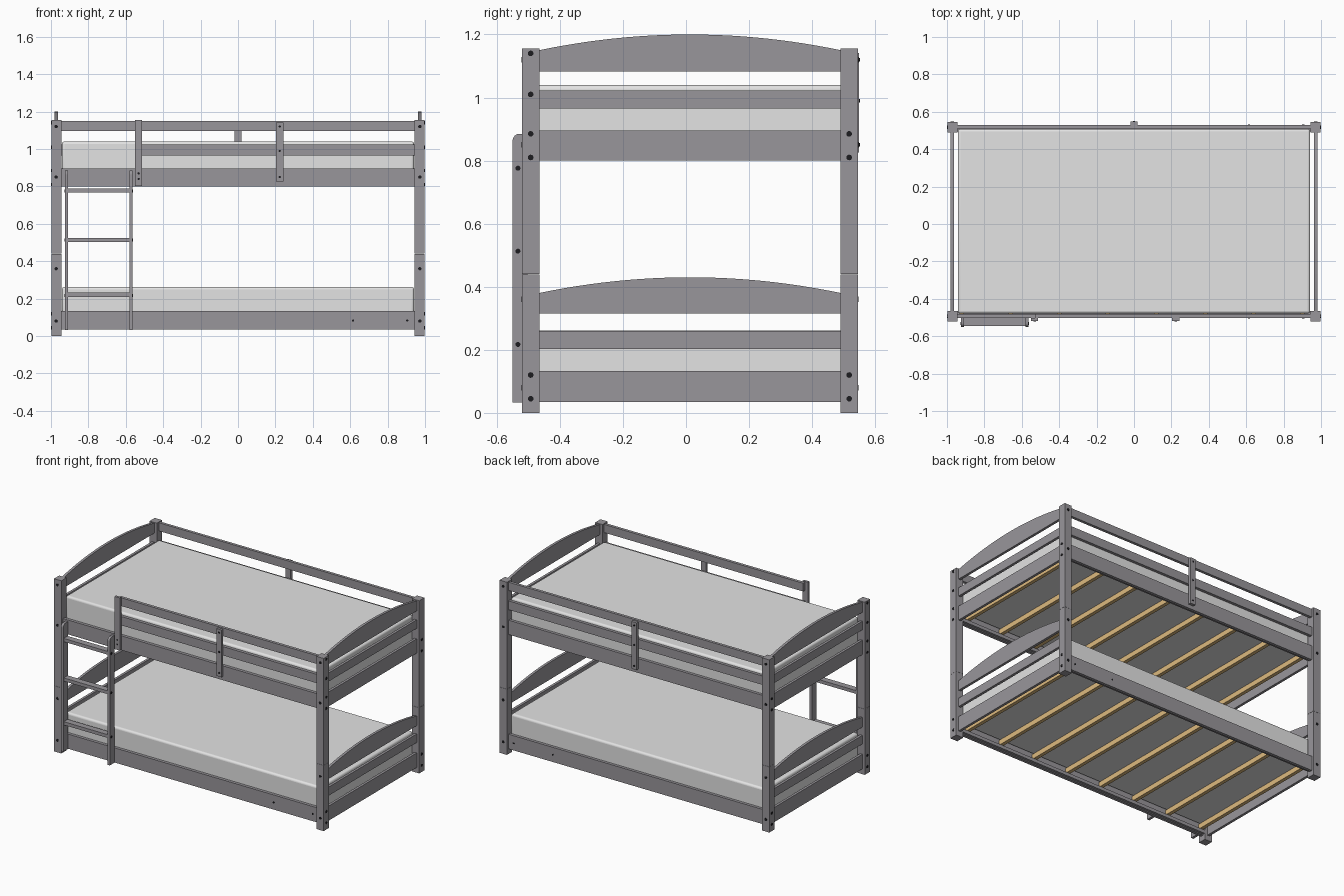
import bpy
import bmesh
import math
from mathutils import Matrix, Vector

if "Cube" in bpy.data.objects:
    bpy.data.objects.remove(bpy.data.objects["Cube"])


def material(name, rgb):
    m = bpy.data.materials.new(name)
    m.use_nodes = True
    m.diffuse_color = (*rgb, 1)
    m.node_tree.nodes["Principled BSDF"].inputs["Base Color"].default_value = (*rgb, 1)
    return m


GREY = material("grey painted wood", (0.318, 0.306, 0.328))
CLOTH = material("pale mattress cloth", (0.77, 0.77, 0.77))
PINE = material("pine slat", (0.72, 0.49, 0.21))
BLACK = material("black bolt", (0.012, 0.012, 0.014))


def finish(name, bm, mat):
    bmesh.ops.recalc_face_normals(bm, faces=bm.faces)
    mesh = bpy.data.meshes.new(name)
    bm.to_mesh(mesh)
    bm.free()
    mesh.materials.append(mat)
    ob = bpy.data.objects.new(name, mesh)
    bpy.context.collection.objects.link(ob)
    return ob


def box(name, xs, ys, zs, mat=GREY):
    """Box given by its extent on each axis."""
    bm = bmesh.new()
    bmesh.ops.create_cube(bm, size=1)
    for v in bm.verts:
        v.co = Vector([(a + b) / 2 + c * (b - a) for (a, b), c in zip((xs, ys, zs), v.co)])
    return finish(name, bm, mat)


def slab(name, outline, xs):
    """Board with a (y, z) outline, extruded along x."""
    bm = bmesh.new()
    face = bm.faces.new([bm.verts.new((xs[0], y, z)) for y, z in outline])
    new = bmesh.ops.extrude_face_region(bm, geom=[face])["geom"]
    bmesh.ops.translate(bm, verts=[g for g in new if isinstance(g, bmesh.types.BMVert)],
                        vec=(xs[1] - xs[0], 0, 0))
    return finish(name, bm, GREY)


def bolts(name, points, axis, r=0.009):
    """Short bolt heads at the given points, facing along an axis."""
    bm = bmesh.new()
    turn = Vector(axis).to_track_quat("Z", "Y").to_matrix().to_4x4()
    for p in points:
        bmesh.ops.create_cone(bm, cap_ends=True, segments=12, radius1=r, radius2=r,
                              depth=0.004, matrix=Matrix.Translation(p) @ turn)
    return finish(name, bm, BLACK)


FRONT, BACK = (-0.52, -0.465), (0.49, 0.545)    # post depths
INNER_Y, INNER_X = (-0.466, 0.491), (-0.946, 0.946)
FRONT_RAIL, BACK_RAIL = (-0.502, -0.482), (0.511, 0.53)


def ends(x0, x1, side):
    return tuple(sorted((x0 * side, x1 * side)))


# Corner posts, each in a lower and an upper length
for side, sname in ((1, "left"), (-1, "right")):
    for ys, yname in ((FRONT, "front"), (BACK, "back")):
        xs = ends(0.944, 0.998, side)
        box(f"{yname}_{sname}_lower_post", xs, ys, (0, 0.439))
        box(f"{yname}_{sname}_upper_post", xs, ys, (0.44, 1.155))
        mid = sum(ys) / 2
        heights = [0.045, 0.12, 0.81, 0.885]
        if yname == "front":
            heights += [1.01, 1.14]
        bolts(f"{yname}_{sname}_end_bolts", [(side * 0.998, mid, z) for z in heights], (1, 0, 0))
        y = ys[0] if yname == "front" else ys[1]
        bolts(f"{yname}_{sname}_face_bolts",
              [(side * 0.972, y, z) for z in (0.08, 0.36, 0.85, 1.12)], (0, 1, 0))

# Both bunks: rails, end boards, slats and mattress
for level, base, slat_z, arch, top in (
        ("lower", (0.035, 0.133), (0.202, 0.26), (0.315, 0.38, 0.43), 0.262),
        ("upper", (0.80, 0.896), (0.966, 1.023), (1.083, 1.15, 1.20), 1.04)):
    box(f"{level}_front_rail", INNER_X, FRONT_RAIL, base)
    box(f"{level}_back_rail", INNER_X, BACK_RAIL, base)
    for side, sname in ((1, "left"), (-1, "right")):
        xs = ends(0.963, 0.98, side)
        box(f"{level}_{sname}_end_rail", xs, INNER_Y, base)
        box(f"{level}_{sname}_end_slat", xs, INNER_Y, slat_z)
        y0, y1 = INNER_Y
        low, shoulder, crown = arch
        n = 24
        curve = [(y1 + (y0 - y1) * i / n,
                  shoulder + (crown - shoulder) * (1 - (2 * i / n - 1) ** 2))
                 for i in range(n + 1)]
        slab(f"{level}_{sname}_arched_board", [(y0, low), (y1, low)] + curve, xs)
    z = base[0]
    for i in range(8):
        x = 0.9 - i * 0.26
        box(f"{level}_slat_{i + 1}", (x - 0.012, x + 0.012), (-0.48, 0.509),
            (z + 0.028, z + 0.061), PINE)
    for ys, yname in (((-0.482, -0.466), "front"), ((0.495, 0.511), "back")):
        box(f"{level}_{yname}_cleat", INNER_X, ys, (z + 0.006, z + 0.028))
    mattress = box(f"{level}_mattress", (-0.942, 0.942), (-0.478, 0.508),
                   (z + 0.061, top), CLOTH)
    mod = mattress.modifiers.new("rounded edges", "BEVEL")
    mod.width = 0.014
    mod.segments = 4
    bpy.context.view_layer.objects.active = mattress
    mattress.select_set(True)
    bpy.ops.object.shade_smooth_by_angle(angle=math.radians(40))
    mattress.select_set(False)

# Guard rails: open beside the ladder at the front, full length at the back
for name, zs in (("top", (1.095, 1.15)), ("middle", (0.966, 1.025))):
    box(f"front_{name}_guard", (-0.53, 0.946), FRONT_RAIL, zs)
    box(f"back_{name}_guard", INNER_X, BACK_RAIL, zs)
box("front_end_stile", (-0.551, -0.512), (-0.518, -0.502), (0.803, 1.155))
box("front_middle_stile", (0.204, 0.242), (-0.518, -0.502), (0.826, 1.142))
box("back_middle_stile", (-0.019, 0.019), (0.53, 0.549), (0.826, 1.142))
bolts("front_stile_bolts", [(-0.531, -0.518, 0.87), (-0.531, -0.518, 0.84)]
      + [(0.223, -0.518, z) for z in (0.85, 0.99, 1.12)], (0, 1, 0), 0.006)
bolts("back_stile_bolts", [(0, 0.549, z) for z in (0.85, 0.99, 1.12)], (0, 1, 0), 0.006)
for y, name in ((-0.502, "front"), (0.53, "back")):
    bolts(f"{name}_rail_bolts", [(x, y, 0.083) for x in (0.615, 0.905)], (0, 1, 0), 0.006)

# Ladder: uprights with a rounded outer top corner, and three treads
r = 0.022
corner = [(-0.55 + r - r * math.sin(a), 0.885 - r + r * math.cos(a))
          for a in [math.radians(15 * i) for i in range(7)]]
outline = [(-0.55, 0.033), (-0.502, 0.033), (-0.502, 0.885)] + corner
for x, name in ((-0.925, "right"), (-0.581, "left")):
    slab(f"ladder_{name}_upright", outline, (x, x + 0.017))
    outer = x if name == "right" else x + 0.017
    bolts(f"ladder_{name}_bolts", [(outer, -0.533, z) for z in (0.217, 0.513, 0.776)],
          (1, 0, 0), 0.008)
for i, z in enumerate((0.21, 0.503, 0.767)):
    box(f"ladder_tread_{i + 1}", (-0.908, -0.581), (-0.545, -0.503), (z, z + 0.022))
